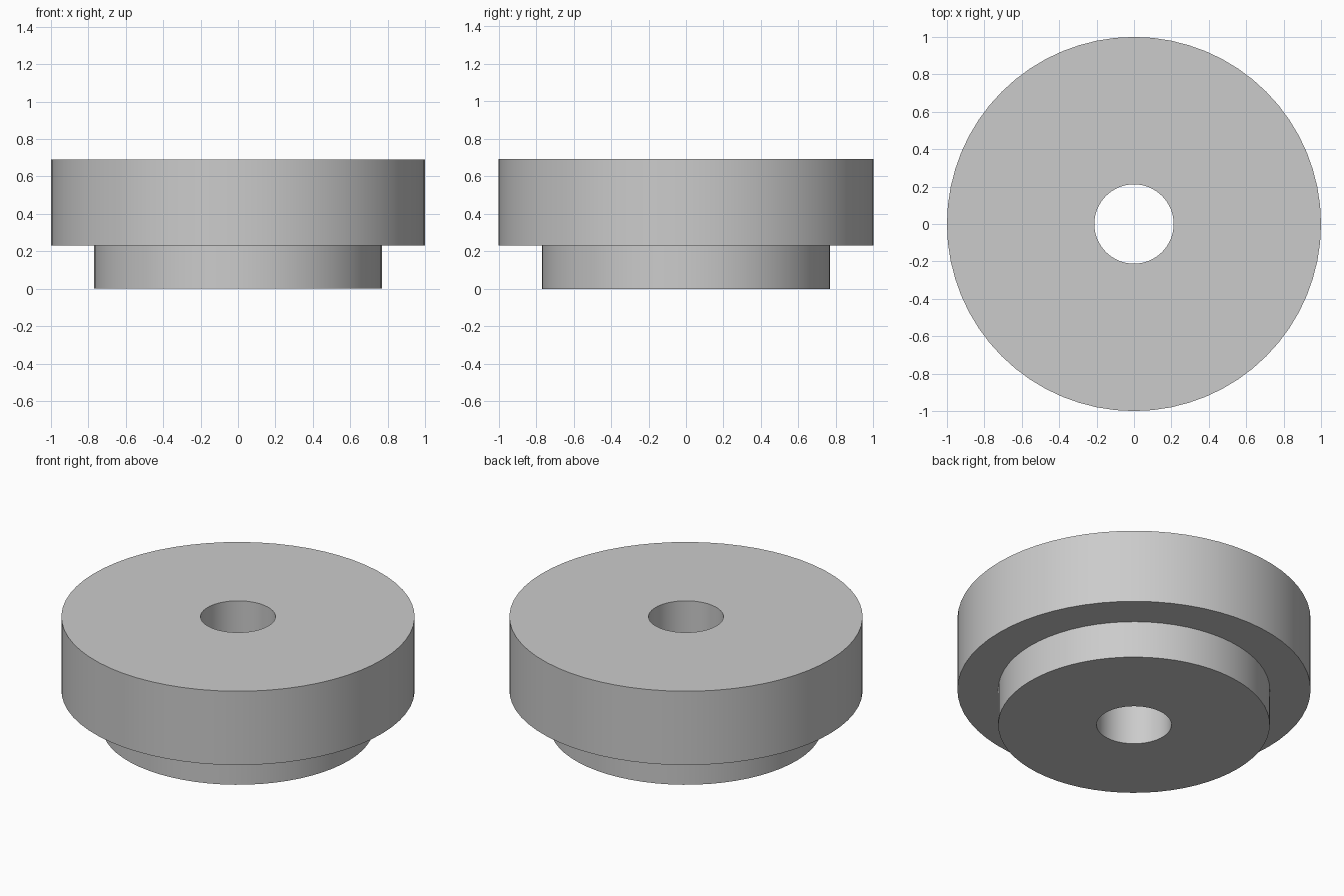
import bpy
import bmesh
import math

SEGMENTS = 64
HOLE_R, HUB_R, RIM_R = 0.212, 0.769, 1.0
STEP_Z, TOP_Z = 0.231, 0.692

cube = bpy.data.objects.get("Cube")
if cube:
    bpy.data.objects.remove(cube, do_unlink=True)

# Plain grey finish
grey = bpy.data.materials.new("grey")
grey.use_nodes = True
colour = (0.6, 0.6, 0.6, 1.0)
grey.diffuse_color = colour
grey.node_tree.nodes["Principled BSDF"].inputs["Base Color"].default_value = colour


def lathe(name, profile, material):
    """Turn a closed (radius, height) profile around the z axis."""
    bm = bmesh.new()
    verts = [bm.verts.new((r, 0, z)) for r, z in profile]
    edges = [bm.edges.new((v, verts[(i + 1) % len(verts)]))
             for i, v in enumerate(verts)]
    bmesh.ops.spin(bm, geom=verts + edges, cent=(0, 0, 0), axis=(0, 0, 1),
                   angle=math.tau, steps=SEGMENTS, use_merge=False)
    bmesh.ops.remove_doubles(bm, verts=bm.verts[:], dist=1e-4)
    bmesh.ops.recalc_face_normals(bm, faces=bm.faces[:])
    mesh = bpy.data.meshes.new(name)
    bm.to_mesh(mesh)
    bm.free()
    mesh.materials.append(material)
    obj = bpy.data.objects.new(name, mesh)
    bpy.context.collection.objects.link(obj)
    return obj


# Stepped bushing: narrow hub below, wide rim above, hole straight through
bushing = lathe("stepped_bushing", [
    (HOLE_R, 0), (HUB_R, 0), (HUB_R, STEP_Z),
    (RIM_R, STEP_Z), (RIM_R, TOP_Z), (HOLE_R, TOP_Z),
], grey)

# Smooth round walls with crisp rims
bpy.ops.object.select_all(action="DESELECT")
bushing.select_set(True)
bpy.context.view_layer.objects.active = bushing
bpy.ops.object.shade_smooth_by_angle(angle=math.radians(30))
